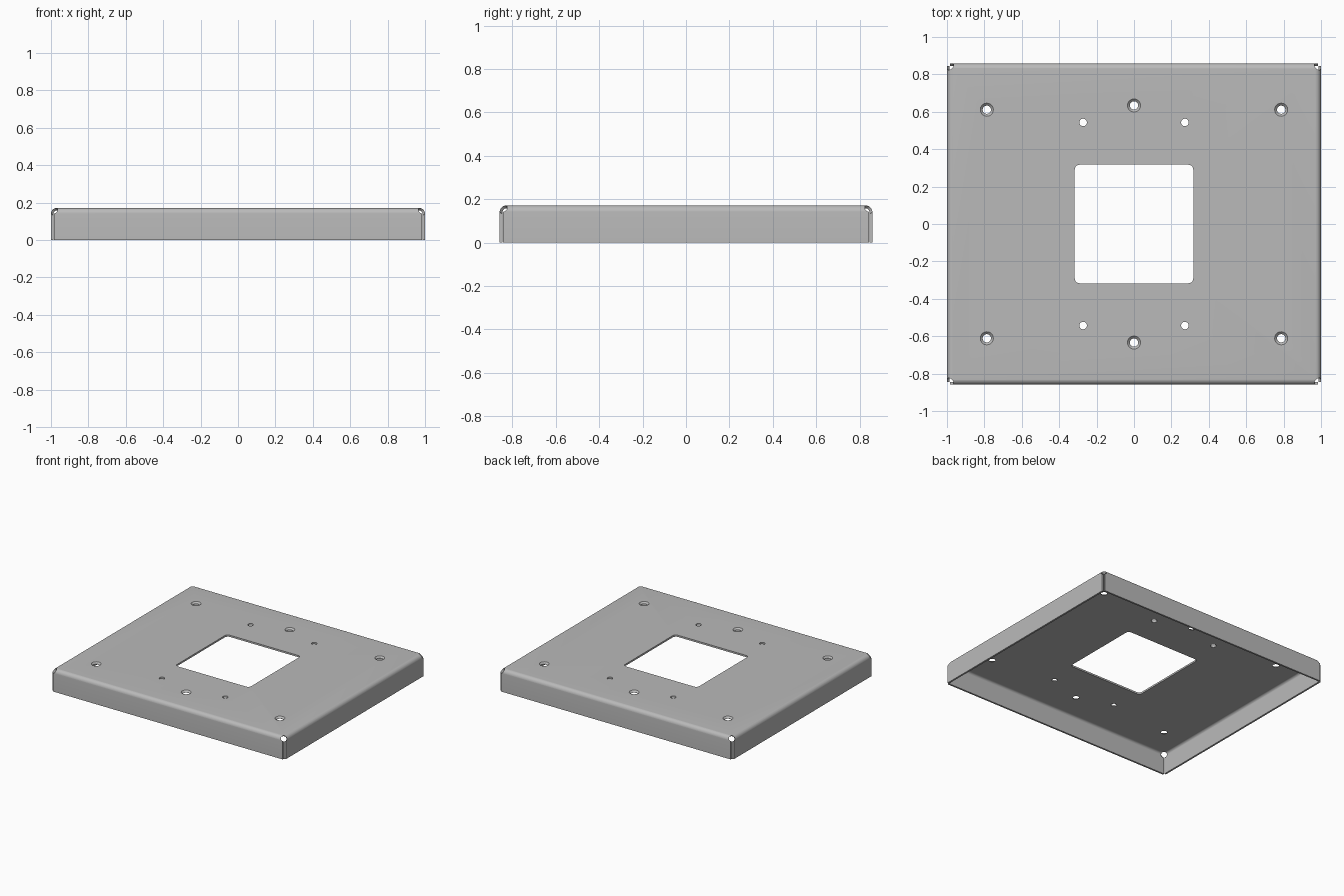
import bpy, bmesh, math
from mathutils import Vector, Matrix

if "Cube" in bpy.data.objects:
    bpy.data.objects.remove(bpy.data.objects["Cube"])

HX, HY, TOP = 1.0, 0.859, 0.172   # outer half sizes and height
T, R = 0.0135, 0.032              # sheet thickness, outer bend radius


def make_object(name, bm):
    bmesh.ops.recalc_face_normals(bm, faces=bm.faces)
    me = bpy.data.meshes.new(name)
    bm.to_mesh(me)
    bm.free()
    ob = bpy.data.objects.new(name, me)
    bpy.context.collection.objects.link(ob)
    return ob


def loft(name, rings):
    """Closed solid through a series of matching point rings."""
    bm = bmesh.new()
    vs = [[bm.verts.new(p) for p in ring] for ring in rings]
    for a, b in zip(vs, vs[1:]):
        for i in range(len(a)):
            j = (i + 1) % len(a)
            bm.faces.new((a[i], a[j], b[j], b[i]))
    bm.faces.new(vs[0])
    bm.faces.new(vs[-1])
    return make_object(name, bm)


def rect(inset, z):
    x, y = HX - inset, HY - inset
    return [(x, y, z), (-x, y, z), (-x, -y, z), (x, -y, z)]


def circle(x, y, r, z, n=32):
    return [(x + r * math.cos(k * math.tau / n), y + r * math.sin(k * math.tau / n), z)
            for k in range(n)]


def bend(radius, steps=8):
    """Rectangular rings following the rounded bend."""
    angles = [k * math.pi / 2 / steps for k in range(steps + 1)]
    return [rect(R - radius * math.cos(a), TOP - R + radius * math.sin(a)) for a in angles]


# Bent tray: inside top, down the inner wall, around the rim, up the outside
inner = [rect(T, 0)] + bend(R - T)
outer = [rect(0, 0)] + bend(R)
tray = loft("mounting_tray", inner[::-1] + outer)
cutters = []

# Square window with rounded corners
w, cr = 0.317, 0.026
window = []
for q, (sx, sy) in enumerate([(1, 1), (-1, 1), (-1, -1), (1, -1)]):
    for k in range(7):
        a = q * math.pi / 2 + k * math.pi / 12
        window.append((sx * (w - cr) + cr * math.cos(a), sy * (w - cr) + cr * math.sin(a)))
cutters.append(loft("window_cutter", [[(x, y, z) for x, y in window] for z in (0.1, 0.25)]))

# Countersunk screw holes and plain small holes
for s in (-1, 1):
    for x, y in [(-0.787, 0.611), (0, 0.634), (0.787, 0.611)]:
        steps = [(0.022, 0.1), (0.022, TOP - 0.012), (0.035, TOP), (0.035, 0.25)]
        cutters.append(loft("screw_cutter", [circle(x, s * y, r, z) for r, z in steps]))
    for x in (-0.272, 0.272):
        cutters.append(loft("hole_cutter", [circle(x, s * 0.543, 0.02, z) for z in (0.1, 0.25)]))

# Corner slits between the flanges, and round bend reliefs
gap = T + 0.002
for sx in (-1, 1):
    for sy in (-1, 1):
        xs, ys = (HX - gap, HX + 0.1), (HY - gap, HY + 0.1)
        slit = [(sx * xs[i], sy * ys[j]) for i, j in [(0, 0), (1, 0), (1, 1), (0, 1)]]
        cutters.append(loft("slit_cutter", [[(x, y, z) for x, y in slit] for z in (-0.1, 0.148)]))
        axis = Vector((sx, sy, 1)).normalized()
        centre = Vector((sx * (HX - 0.02), sy * (HY - 0.02), TOP - 0.02))
        turn = Matrix.Translation(centre) @ axis.to_track_quat('Z', 'Y').to_matrix().to_4x4()
        cutters.append(loft("relief_cutter", [[turn @ Vector(p) for p in circle(0, 0, 0.021, z)]
                                              for z in (-0.06, 0.1)]))

# Cut everything out of the sheet
for c in cutters:
    c.hide_render = True
    m = tray.modifiers.new(c.name, 'BOOLEAN')
    m.operation, m.solver, m.object = 'DIFFERENCE', 'EXACT', c
dg = bpy.context.evaluated_depsgraph_get()
cut_mesh = bpy.data.meshes.new_from_object(tray.evaluated_get(dg))
tray.modifiers.clear()
tray.data = cut_mesh
for c in cutters:
    bpy.data.objects.remove(c)

# Dark grey sheet metal
metal = bpy.data.materials.new("dark_grey_metal")
metal.diffuse_color = (0.49, 0.49, 0.49, 1)
metal.use_nodes = True
metal.node_tree.nodes["Principled BSDF"].inputs["Base Color"].default_value = metal.diffuse_color
tray.data.materials.clear()
tray.data.materials.append(metal)

# Smooth bends, sharp edges
bpy.ops.object.select_all(action='DESELECT')
tray.select_set(True)
bpy.context.view_layer.objects.active = tray
bpy.ops.object.shade_smooth_by_angle(angle=math.radians(30))
